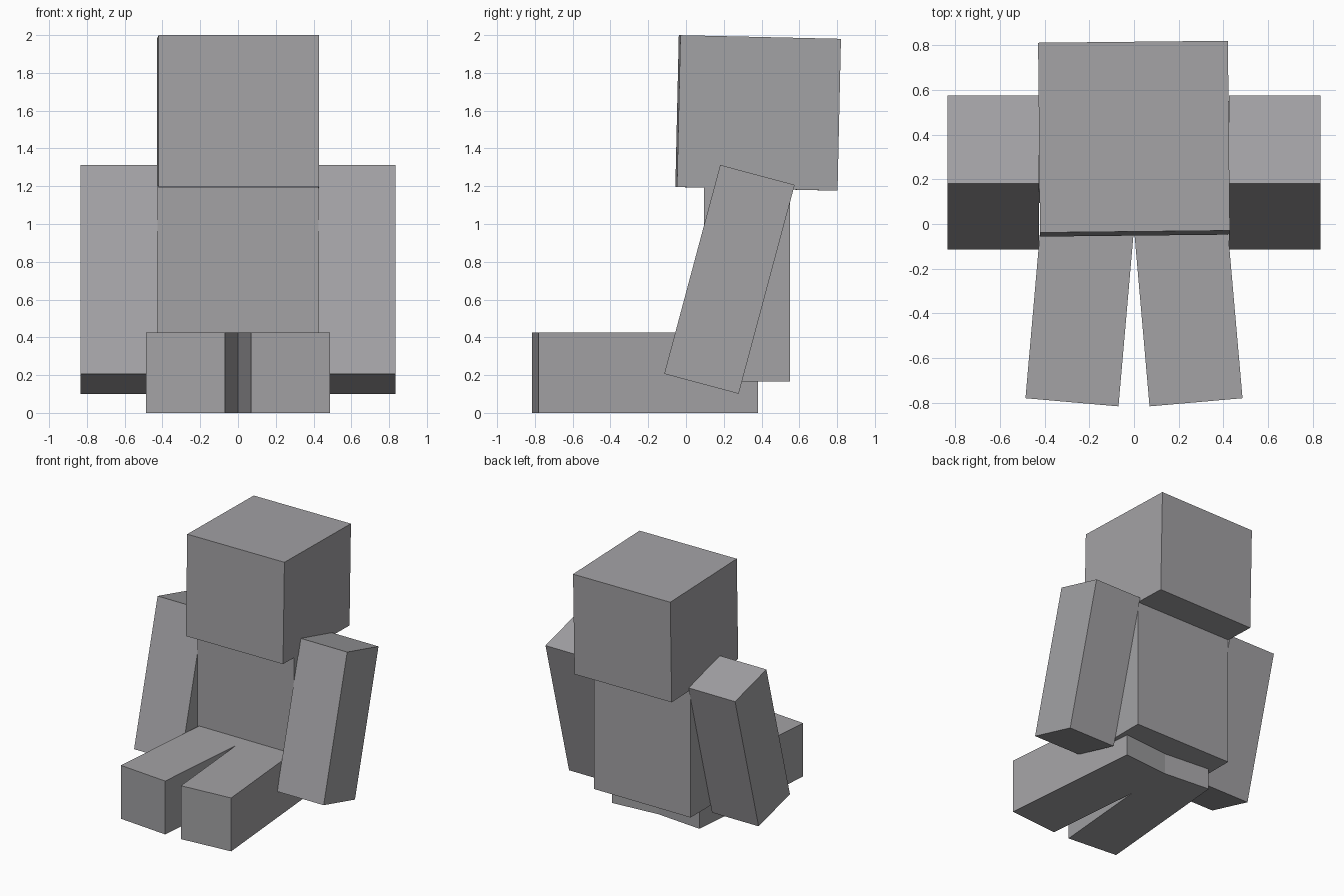
import bpy
from math import radians

default_cube = bpy.data.objects.get("Cube")
if default_cube:
    bpy.data.objects.remove(default_cube, do_unlink=True)

# One plain grey for the whole figure
GREY = (0.367, 0.362, 0.376, 1)
stone = bpy.data.materials.new("stone_grey")
stone.use_nodes = True
stone.diffuse_color = GREY
shader = next(n for n in stone.node_tree.nodes if n.type == 'BSDF_PRINCIPLED')
shader.inputs["Base Color"].default_value = GREY


def block(name, size, centre, tilt=0, yaw=0):
    """Flat-faced box, tilted about x and turned about z (degrees)."""
    bpy.ops.mesh.primitive_cube_add(size=1, location=centre)
    obj = bpy.context.object
    obj.name = obj.data.name = name
    obj.scale = size
    bpy.ops.object.transform_apply(location=False, rotation=False, scale=True)
    obj.rotation_euler = (radians(tilt), 0, radians(yaw))
    obj.data.materials.append(stone)
    return obj


# Torso and slightly turned head
block("torso", (0.85, 0.455, 1.035), (0, 0.3225, 0.6825))
block("head", (0.85, 0.85, 0.804), (0, 0.382, 1.588), tilt=-1.3, yaw=0.6)

# Arms lean forward, legs stretch out and splay
for side, s in (("left", 1), ("right", -1)):
    block(side + "_arm", (0.41, 0.408, 1.145), (s * 0.63, 0.23, 0.707), tilt=-15)
    block(side + "_leg", (0.418, 1.165, 0.425), (s * 0.227, -0.218, 0.2125), yaw=s * 5)
